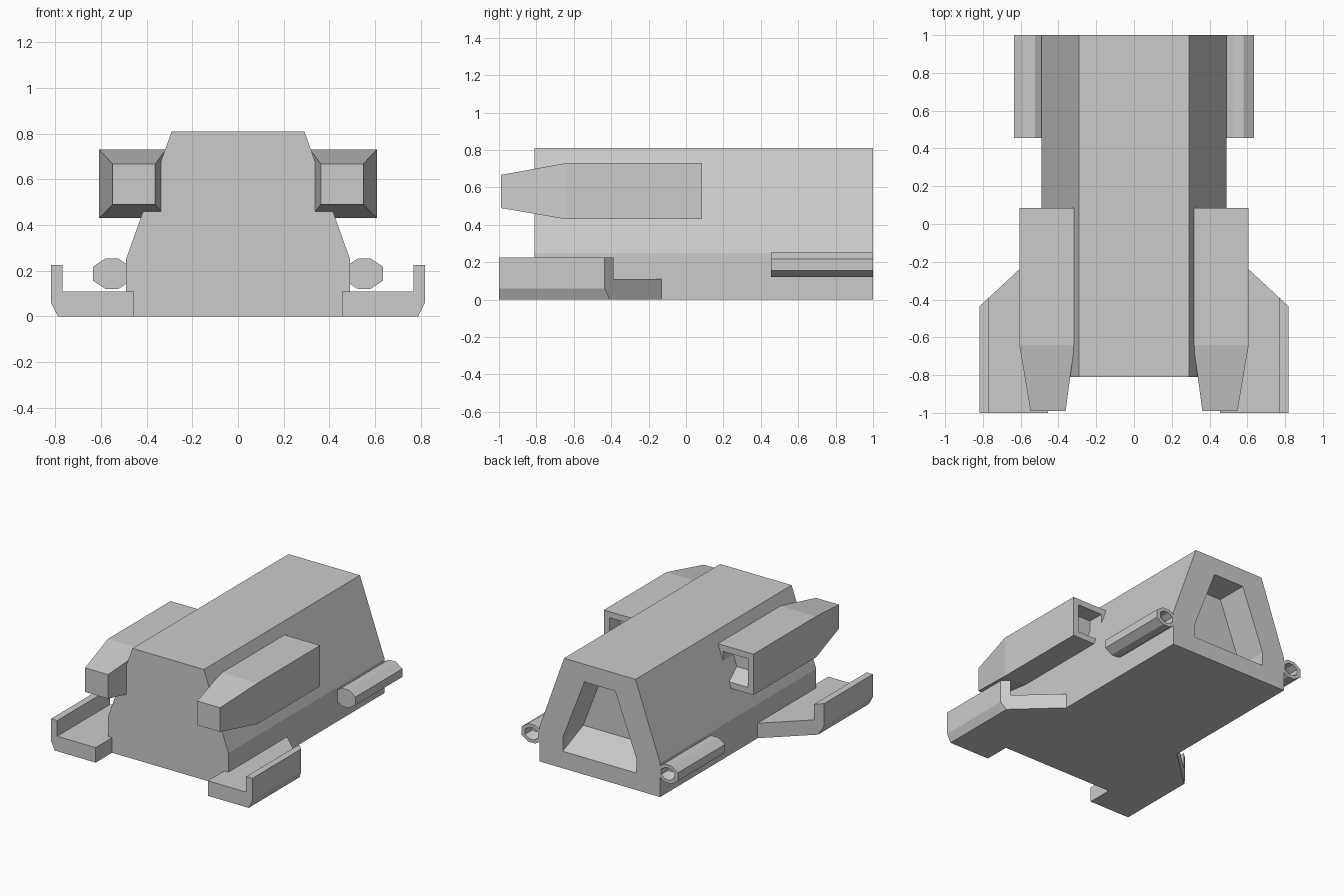
import bpy, bmesh

if "Cube" in bpy.data.objects:
    bpy.data.objects.remove(bpy.data.objects["Cube"])


def loft(name, rings, mirror=False):
    """Skin closed (x, y, z) rings in order and cap both ends."""
    bm = bmesh.new()
    loops = [[bm.verts.new(p) for p in ring] for ring in rings]
    n = len(loops[0])
    for a, b in zip(loops, loops[1:]):
        for i in range(n):
            j = (i + 1) % n
            bm.faces.new((a[i], a[j], b[j], b[i]))
    bm.faces.new(loops[0])
    bm.faces.new(loops[-1])
    bmesh.ops.remove_doubles(bm, verts=bm.verts, dist=0.0005)
    bmesh.ops.recalc_face_normals(bm, faces=bm.faces)
    mesh = bpy.data.meshes.new(name)
    bm.to_mesh(mesh)
    bm.free()
    obj = bpy.data.objects.new(name, mesh)
    bpy.context.collection.objects.link(obj)
    if mirror:
        obj.modifiers.new("mirror", 'MIRROR').use_mirror_merge = False
    return obj


def at(y, pts):
    return [(x, y, z) for x, z in pts]


def box(x0, x1, z0, z1):
    return [(x0, z0), (x1, z0), (x1, z1), (x0, z1)]


def hull(w, wt, z0, z1, z2):
    return [(w, z0), (w, z1), (wt, z2), (-wt, z2), (-w, z1), (-w, z0)]


def octagon(s):
    cx, cz = 0.552, 0.187
    half = [(0.029, 0.066), (0.083, 0.030)]
    q = half + [(x, -z) for x, z in half[::-1]]
    return [(cx + x * s, cz + z * s) for x, z in q + [(-x, -z) for x, z in q]]


# Main body with a recess in the back whose floor slopes up
body = hull(0.49, 0.29, 0, 0.25, 0.81)
loft("body", [at(-0.81, body), at(1, body),
              at(1, hull(0.30, 0.125, 0.125, 0.225, 0.68)),
              at(0.763, hull(0.30, 0.125, 0.225, 0.225, 0.68))])

# Upper side pods, tapered at the front and hollow at the back
pod = box(0.315, 0.607, 0.43, 0.73)
loft("side_pod", [at(-0.99, box(0.362, 0.548, 0.49, 0.667)),
                  at(-0.64, pod), at(0.085, pod),
                  at(0.085, box(0.36, 0.562, 0.475, 0.685)),
                  at(-0.035, box(0.36, 0.562, 0.535, 0.685))], mirror=True)

# Front skids: L-shaped section cut off diagonally at the back
skid = [(0.455, 0), (0.787, 0), (0.817, 0.06), (0.817, 0.225),
        (0.767, 0.225), (0.767, 0.11), (0.455, 0.11)]
loft("front_skid", [at(-1, skid),
                    [(x, -0.435 + (0.817 - x) * 0.93, z) for x, z in skid]],
     mirror=True)

# Rear tubes with a shallow hollow end
inner = octagon(0.65)
loft("rear_tube", [at(0.455, octagon(1)), at(1, octagon(1)), at(1, inner),
                   at(0.92, [(x, max(z, 0.167)) for x, z in inner])],
     mirror=True)
